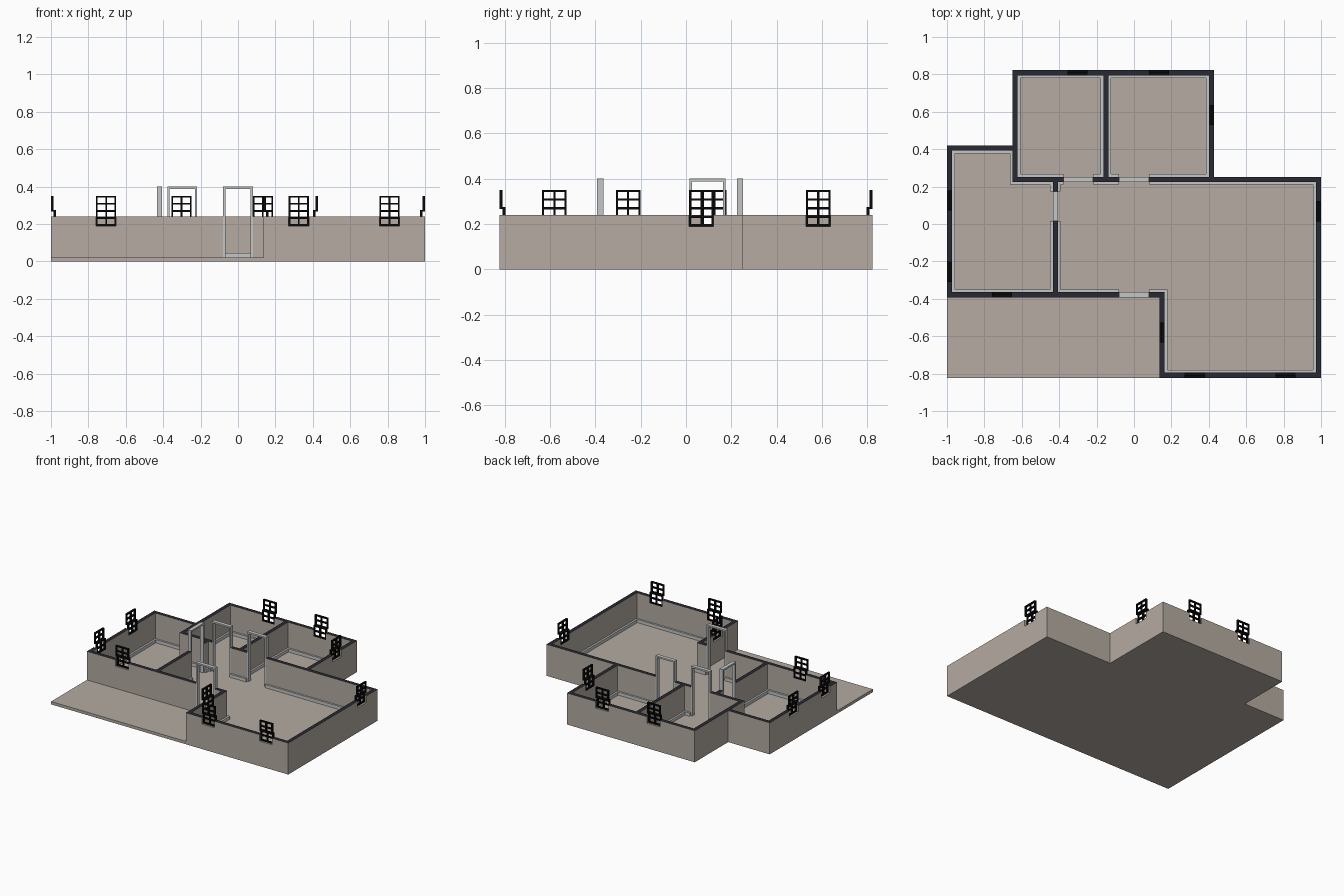
import bpy, bmesh

if "Cube" in bpy.data.objects:
    bpy.data.objects.remove(bpy.data.objects["Cube"])

T = 0.028                      # wall thickness
FLOOR, TOP = 0.022, 0.24       # floor level, wall top
DOOR_W, DOOR_H = 0.16, 0.40
WIN_W, WIN_Z0, WIN_Z1 = 0.108, 0.19, 0.35


def material(name, rgb):
    m = bpy.data.materials.new(name)
    m.diffuse_color = (*rgb, 1)
    m.use_nodes = True
    m.node_tree.nodes["Principled BSDF"].inputs["Base Color"].default_value = m.diffuse_color
    return m


PLASTER = material("warm_plaster", (0.46, 0.41, 0.36))
CAP = material("dark_wall_cap", (0.022, 0.022, 0.032))
TRIM = material("light_grey_trim", (0.56, 0.57, 0.57))
BLACK = material("black_window", (0.003, 0.003, 0.003))


def add_box(bm, a, b):
    vs = [bm.verts.new((x, y, z)) for z in (a[2], b[2])
          for x, y in ((a[0], a[1]), (b[0], a[1]), (b[0], b[1]), (a[0], b[1]))]
    for f in ((3, 2, 1, 0), (4, 5, 6, 7), (0, 1, 5, 4), (1, 2, 6, 5), (2, 3, 7, 6), (3, 0, 4, 7)):
        bm.faces.new([vs[i] for i in f])


def axis_box(bm, axis, s0, s1, d0, d1, z0, z1):
    """Box running along 'x' or 'y' from s0 to s1, with depth d0..d1."""
    d0, d1 = sorted((d0, d1))
    if axis == 'x':
        add_box(bm, (s0, d0, z0), (s1, d1, z1))
    else:
        add_box(bm, (d0, s0, z0), (d1, s1, z1))


def finish(bm, name, *mats):
    me = bpy.data.meshes.new(name)
    bmesh.ops.recalc_face_normals(bm, faces=bm.faces)
    bm.to_mesh(me)
    bm.free()
    ob = bpy.data.objects.new(name, me)
    for m in mats:
        me.materials.append(m)
    bpy.context.collection.objects.link(ob)
    return ob


# Floor slab: house footprint with the front porch
bm = bmesh.new()
outline = [(-1, -.823), (1, -.823), (1, .252), (.428, .252), (.428, .823),
           (-.65, .823), (-.65, .42), (-1, .42)]
base = bm.faces.new([bm.verts.new((x, y, 0)) for x, y in outline])
ext = bmesh.ops.extrude_face_region(bm, geom=[base])
bmesh.ops.translate(bm, vec=(0, 0, FLOOR),
                    verts=[v for v in ext['geom'] if isinstance(v, bmesh.types.BMVert)])
finish(bm, "floor_slab", PLASTER)

# Walls: axis, low side of wall, start, end, outward sign, window centres, door centres
WALLS = [
    ('x', -.823, .136, 1, -1, (.325, .81), ()),
    ('x', -.392, -1, .164, -1, (-.705,), (0,)),
    ('x', .224, -.65, 1, 1, (), (-.298, 0)),
    ('x', .392, -1, -.65, 1, (), ()),
    ('x', .795, -.65, .428, 1, (-.302, .133), ()),
    ('y', -1, -.364, .392, -1, (-.255, .125), ()),
    ('y', .972, -.795, .224, 1, (.068,), ()),
    ('y', .136, -.795, -.392, -1, (-.58,), ()),
    ('y', -.434, -.364, .224, -1, (), (.095,)),
    ('y', -.65, .252, .795, -1, (), ()),
    ('y', -.164, .252, .795, -1, (), ()),
    ('y', .40, .252, .795, 1, (.583,), ()),
]


def add_sash(bm, axis, c, d0, d1, z0, z1):
    """Two by two pane sash."""
    b, h = .009, WIN_W / 2
    for s in (c - h + b / 2, c, c + h - b / 2):
        axis_box(bm, axis, s - b / 2, s + b / 2, d0, d1, z0, z1)
    for z in (z0 + b / 2, (z0 + z1) / 2, z1 - b / 2):
        for s in (c - h + b, c + b / 2):
            axis_box(bm, axis, s, s + h - 1.5 * b, d0, d1, z - b / 2, z + b / 2)


walls = bmesh.new()
for axis, d, start, end, out, windows, doors in WALLS:
    pos = start
    holes = sorted([(c, WIN_W, WIN_Z0) for c in windows] + [(c, DOOR_W, FLOOR) for c in doors])
    for c, w, sill in holes:
        axis_box(walls, axis, pos, c - w / 2, d, d + T, FLOOR, TOP)
        if sill > FLOOR:
            axis_box(walls, axis, c - w / 2, c + w / 2, d, d + T, FLOOR, sill)
        pos = c + w / 2
    axis_box(walls, axis, pos, end, d, d + T, FLOOR, TOP)

    # Sash windows: upper sash outside, lower sash inside
    mid, zm = d + T / 2, (WIN_Z0 + WIN_Z1) / 2
    for c in windows:
        bm = bmesh.new()
        add_sash(bm, axis, c, mid, mid + out * T / 2, zm - .004, WIN_Z1)
        add_sash(bm, axis, c, mid, mid - out * T / 2, WIN_Z0, zm + .004)
        finish(bm, "sash_window", BLACK)

    # Door frames: two jambs and a head
    for c in doors:
        bm = bmesh.new()
        h, j = DOOR_W / 2, .012
        for s in (c - h, c + h - j):
            axis_box(bm, axis, s, s + j, d, d + T, FLOOR, DOOR_H)
        axis_box(bm, axis, c - h + j, c + h - j, d, d + T, DOOR_H - j, DOOR_H)
        finish(bm, "door_frame", TRIM)

ob = finish(walls, "walls", PLASTER, CAP)
for p in ob.data.polygons:      # dark cap on the wall tops
    if p.normal.z > .5 and p.center.z > TOP - .005:
        p.material_index = 1

# Skirting boards around each room, counter-clockwise, broken at the doors
ROOMS = {
    "left_room": [(-.972, -.364), (-.434, -.364), (-.434, .224), (-.65, .224), (-.65, .392), (-.972, .392)],
    "living_room": [(-.406, -.364), (.164, -.364), (.164, -.795), (.972, -.795), (.972, .224), (-.406, .224)],
    "back_left_room": [(-.622, .252), (-.164, .252), (-.164, .795), (-.622, .795)],
    "back_right_room": [(-.136, .252), (.40, .252), (.40, .795), (-.136, .795)],
}
W, H = .014, .024
for room, pts in ROOMS.items():
    bm = bmesh.new()
    n = len(pts)
    for i in range(n):
        o, p, q, r = (pts[(i + k) % n] for k in (-1, 0, 1, 2))
        axis = 'x' if p[1] == q[1] else 'y'
        a = 0 if axis == 'x' else 1
        sign = 1 if q[a] > p[a] else -1
        side = sign if axis == 'x' else -sign          # inward direction
        turn = lambda u, v, w: (v[0]-u[0]) * (w[1]-v[1]) - (v[1]-u[1]) * (w[0]-v[0])
        s = p[a] + (sign * W if turn(o, p, q) > 0 else 0)
        e = q[a] + (sign * W if turn(p, q, r) < 0 else 0)
        lo, hi = sorted((s, e))
        d = p[1 - a]
        gaps = sorted(c for ax, wd, _, _, _, _, ds in WALLS for c in ds
                      if ax == axis and wd - .001 <= d <= wd + T + .001
                      and lo < c < hi)
        for c in gaps:
            axis_box(bm, axis, lo, c - DOOR_W / 2, d, d + side * W, FLOOR, FLOOR + H)
            lo = c + DOOR_W / 2
        axis_box(bm, axis, lo, hi, d, d + side * W, FLOOR, FLOOR + H)
    finish(bm, room + "_skirting", TRIM)
